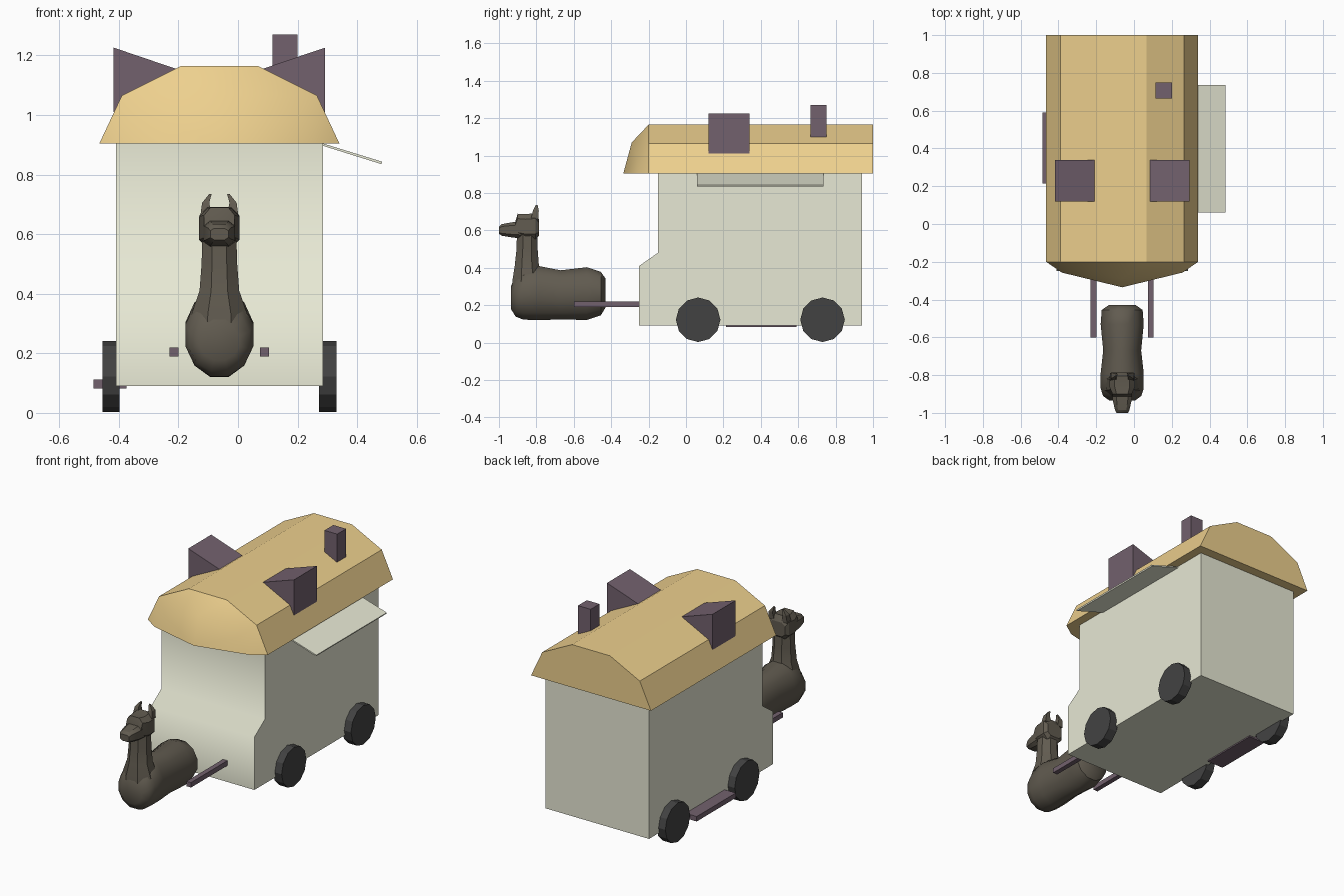
import bpy, bmesh, math

if "Cube" in bpy.data.objects:
    bpy.data.objects.remove(bpy.data.objects["Cube"])

CX = -0.0625  # centre line of wagon and animal


def material(name, rgb):
    m = bpy.data.materials.new(name)
    m.diffuse_color = (*rgb, 1)
    m.use_nodes = True
    m.node_tree.nodes["Principled BSDF"].inputs["Base Color"].default_value = m.diffuse_color
    return m


CREAM = material("cream", (0.80, 0.81, 0.66))
THATCH = material("thatch", (0.85, 0.63, 0.27))
PLUM = material("plum", (0.17, 0.12, 0.155))
RUBBER = material("rubber", (0.055, 0.055, 0.055))
FUR = material("fur", (0.12, 0.105, 0.08))


def finish(name, bm, mat, smooth=None):
    bmesh.ops.recalc_face_normals(bm, faces=bm.faces[:])
    me = bpy.data.meshes.new(name)
    bm.to_mesh(me)
    bm.free()
    me.materials.append(mat)
    ob = bpy.data.objects.new(name, me)
    bpy.context.collection.objects.link(ob)
    if smooth:
        bpy.ops.object.select_all(action='DESELECT')
        ob.select_set(True)
        bpy.context.view_layer.objects.active = ob
        bpy.ops.object.shade_smooth_by_angle(angle=math.radians(smooth))
    return ob


def bridge(name, rings, mat, smooth=None):
    """Skin closed rings of equal length and cap both ends."""
    bm = bmesh.new()
    vs = [[bm.verts.new(p) for p in r] for r in rings]
    n = len(vs[0])
    for a, b in zip(vs, vs[1:]):
        for i in range(n):
            j = (i + 1) % n
            bm.faces.new((a[i], a[j], b[j], b[i]))
    bm.faces.new(vs[0])
    bm.faces.new(vs[-1])
    return finish(name, bm, mat, smooth)


def box(name, x, y, z, mat):
    return bridge(name, [[(x[0], y[0], h), (x[1], y[0], h), (x[1], y[1], h), (x[0], y[1], h)] for h in z], mat)


def prism_y(name, prof, y, mat):
    return bridge(name, [[(px, yy, pz) for px, pz in prof] for yy in y], mat)


def oval(n, a, b, power=1.0):
    """Oval outline; power below 1 makes it boxier."""
    pts = []
    for i in range(n):
        t = 2 * math.pi * (i + 0.5) / n
        c, s = math.cos(t), math.sin(t)
        pts.append((a * math.copysign(abs(c) ** power, c), b * math.copysign(abs(s) ** power, s)))
    return pts


# wagon body: stepped side profile
side = [(-0.25, 0.09), (-0.25, 0.41), (-0.15, 0.48), (-0.15, 0.92), (0.94, 0.92), (0.94, 0.09)]
bridge("wagon_body", [[(x, y, z) for y, z in side] for x in (-0.41, 0.285)], CREAM, 60)

# roof: gambrel hull with a swept front
bm = bmesh.new()
half = [(0.4025, 0.905), (0.3275, 1.065), (0.1275, 1.165)]
front = [(0.32, -0.257, 0.905), (0.24, -0.262, 0.99), (0, -0.335, 0.905), (0, -0.29, 1.07)]
for s in (-1, 1):
    for dx, z in half:
        for y in (-0.2, 1.0):
            bm.verts.new((CX + s * dx, y, z))
    for dx, y, z in front:
        if dx or s > 0:
            bm.verts.new((CX + s * dx, y, z))
hull = bmesh.ops.convex_hull(bm, input=bm.verts[:])
loose = [v for v in bm.verts if not v.link_faces]
bmesh.ops.delete(bm, geom=loose, context='VERTS')
bmesh.ops.dissolve_limit(bm, angle_limit=0.01, verts=bm.verts[:], edges=bm.edges[:])
finish("roof", bm, THATCH, 25)

# wedge dormers, shafts and wheels on both sides
for s, tag in ((-1, "left"), (1, "right")):
    wedge = [(0.355, 1.01), (0.355, 1.226), (0.14, 1.153), (0.16, 1.11)]
    prism_y("dormer_" + tag, [(CX + s * x, z) for x, z in wedge], (0.12, 0.34), PLUM)
    xs = CX + s * 0.152
    box("shaft_" + tag, (xs - 0.015, xs + 0.015), (-0.6, -0.24), (0.19, 0.22), PLUM)
    for y, end in ((0.065, "front"), (0.73, "rear")):
        ring = [(0.119 * math.cos(i * math.pi / 6), 0.119 * math.sin(i * math.pi / 6)) for i in range(12)]
        bridge(f"wheel_{end}_{tag}",
               [[(CX + s * x, y + a, 0.122 + b) for a, b in ring] for x in (0.335, 0.393)], RUBBER)

# chimney, awning, side step
box("chimney", (0.115, 0.2), (0.665, 0.75), (1.1, 1.27), PLUM)
prism_y("awning", [(0.28, 0.898), (0.28, 0.906), (0.484, 0.843), (0.481, 0.835)], (0.06, 0.735), CREAM)
box("side_step", (-0.485, -0.375), (0.215, 0.59), (0.082, 0.112), PLUM)

# animal torso: (y, centre z, half width, half height)
torso = [(-0.43, 0.265, 0.075, 0.08), (-0.455, 0.262, 0.112, 0.12), (-0.53, 0.262, 0.118, 0.146),
         (-0.67, 0.255, 0.104, 0.136), (-0.79, 0.265, 0.118, 0.15), (-0.87, 0.26, 0.118, 0.142),
         (-0.91, 0.245, 0.105, 0.11), (-0.935, 0.24, 0.07, 0.065)]
bridge("animal_torso", [[(CX + a, y, zc + b) for a, b in oval(12, w, h)] for y, zc, w, h in torso], FUR, 40)

# neck: (z, front y, back y, half width)
neck = [(0.25, -0.935, -0.74, 0.1), (0.33, -0.93, -0.765, 0.096), (0.41, -0.917, -0.785, 0.068),
        (0.5, -0.907, -0.792, 0.061), (0.6, -0.905, -0.795, 0.058)]
bridge("animal_neck", [[(CX + a, (f + k) / 2 + b, z) for a, b in oval(8, w * 1.06, (k - f) / 2 * 1.06)]
                       for z, f, k, w in neck], FUR, 40)

# head and muzzle: (y, bottom z, top z, half width)
skull = [(-0.785, 0.57, 0.66, 0.055), (-0.805, 0.55, 0.695, 0.07), (-0.86, 0.55, 0.69, 0.071),
         (-0.9, 0.56, 0.692, 0.054), (-0.912, 0.57, 0.65, 0.054)]
muzzle = [(-0.88, 0.555, 0.65, 0.057), (-0.93, 0.56, 0.645, 0.053), (-0.985, 0.57, 0.635, 0.04),
          (-1.0, 0.58, 0.62, 0.032)]
for name, rows in (("animal_head", skull), ("animal_muzzle", muzzle)):
    bridge(name, [[(CX + a, y, (lo + hi) / 2 + b) for a, b in oval(8, w, (hi - lo) / 2, 0.6)]
                  for y, lo, hi, w in rows], FUR, 30)

# ears: (z, inner x, outer x, front y, back y)
ear = [(0.66, 0.025, 0.064, -0.83, -0.79), (0.705, 0.034, 0.058, -0.818, -0.787), (0.735, 0.026, 0.034, -0.803, -0.793)]
for s, tag in ((-1, "left"), (1, "right")):
    bridge("ear_" + tag, [[(CX + s * i, f, z), (CX + s * o, f, z), (CX + s * o, k, z), (CX + s * i, k, z)]
                          for z, i, o, f, k in ear], FUR)
